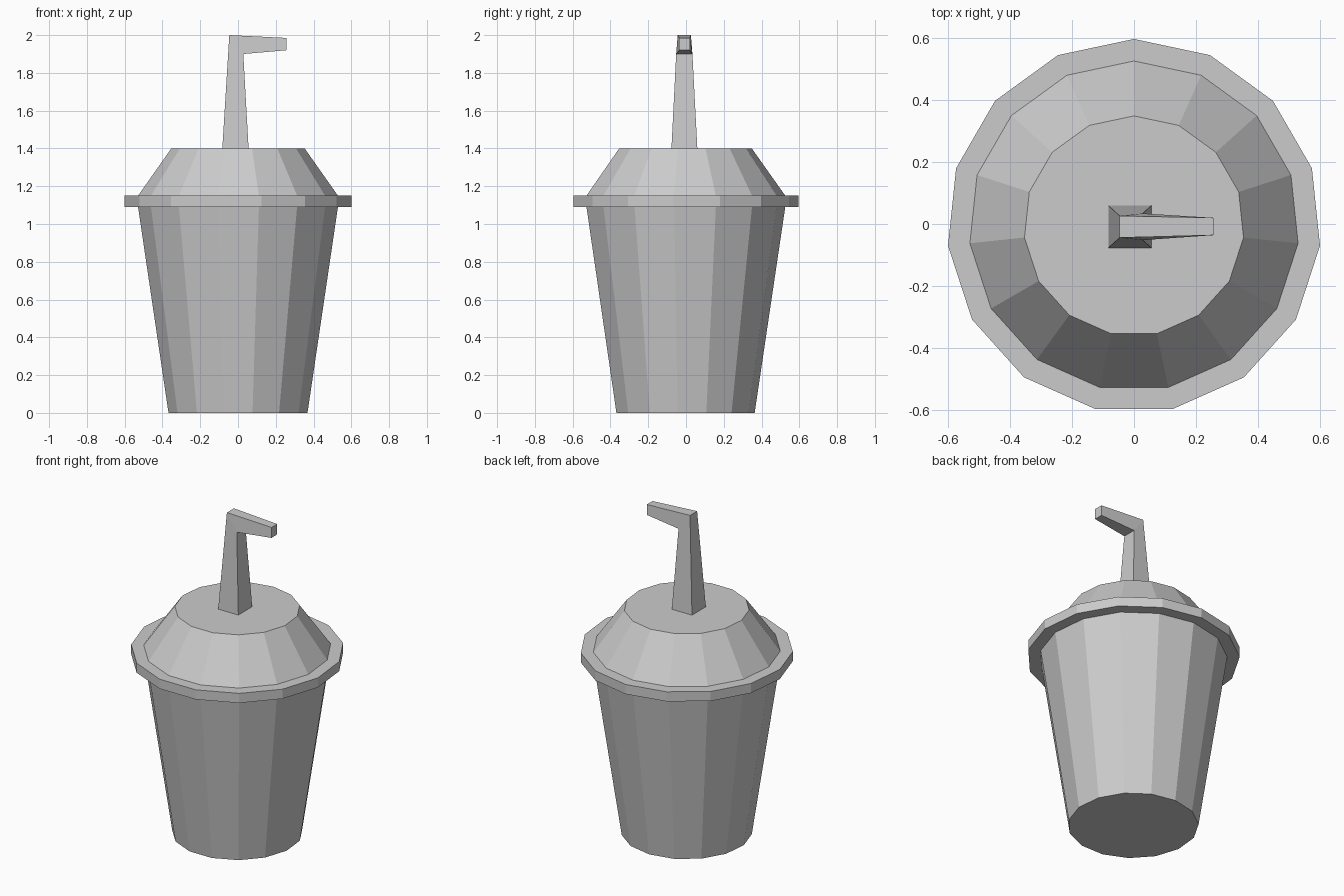
import bpy
import bmesh
from math import sin, cos, tau

cube = bpy.data.objects.get("Cube")
if cube:
    bpy.data.objects.remove(cube, do_unlink=True)

SIDES = 15
CENTRE_Y = -0.0065

grey = bpy.data.materials.new("light grey")
grey.use_nodes = True
colour = (0.6, 0.6, 0.6, 1)
grey.diffuse_color = colour
grey.node_tree.nodes["Principled BSDF"].inputs["Base Color"].default_value = colour


def loft(name, rings):
    """Join matching rings of points with flat faces and cap both ends."""
    bm = bmesh.new()
    loops = [[bm.verts.new(p) for p in ring] for ring in rings]
    n = len(loops[0])
    for a, b in zip(loops, loops[1:]):
        for i in range(n):
            j = (i + 1) % n
            bm.faces.new((a[i], a[j], b[j], b[i]))
    bm.faces.new(loops[0])
    bm.faces.new(loops[-1])
    bmesh.ops.recalc_face_normals(bm, faces=bm.faces)
    mesh = bpy.data.meshes.new(name)
    bm.to_mesh(mesh)
    bm.free()
    mesh.materials.append(grey)
    obj = bpy.data.objects.new(name, mesh)
    bpy.context.collection.objects.link(obj)
    return obj


def circle(radius, z):
    """Regular polygon with a corner pointing to the back."""
    steps = [tau * i / SIDES for i in range(SIDES)]
    return [(radius * sin(a), CENTRE_Y + radius * cos(a), z) for a in steps]


def section(left, right, low, high):
    """Straw cross-section; left and right are (x, z, front y, back y)."""
    (xl, zl), (xr, zr) = left, right
    return [(xl, low[0], zl), (xr, high[0], zr),
            (xr, high[1], zr), (xl, low[1], zl)]


# Tapered cup, rim ring and sloped lid
loft("cup", [circle(0.37, 0), circle(0.532, 1.09)])
loft("lid_rim", [circle(0.603, 1.09), circle(0.603, 1.15)])
loft("lid", [circle(0.532, 1.15), circle(0.355, 1.40)])

# Bent straw: upright part, mitred at the elbow, then the tapering mouth arm
base_y = (-0.077, 0.060)
low_y = (-0.052, 0.034)
top_y = (-0.044, 0.026)
loft("straw", [
    section((-0.083, 1.40), (0.056, 1.40), base_y, base_y),
    section((-0.046, 2.00), (0.028, 1.90), top_y, low_y),
    section((0.257, 1.985), (0.257, 1.92), (-0.036, 0.020), (-0.036, 0.020)),
])
